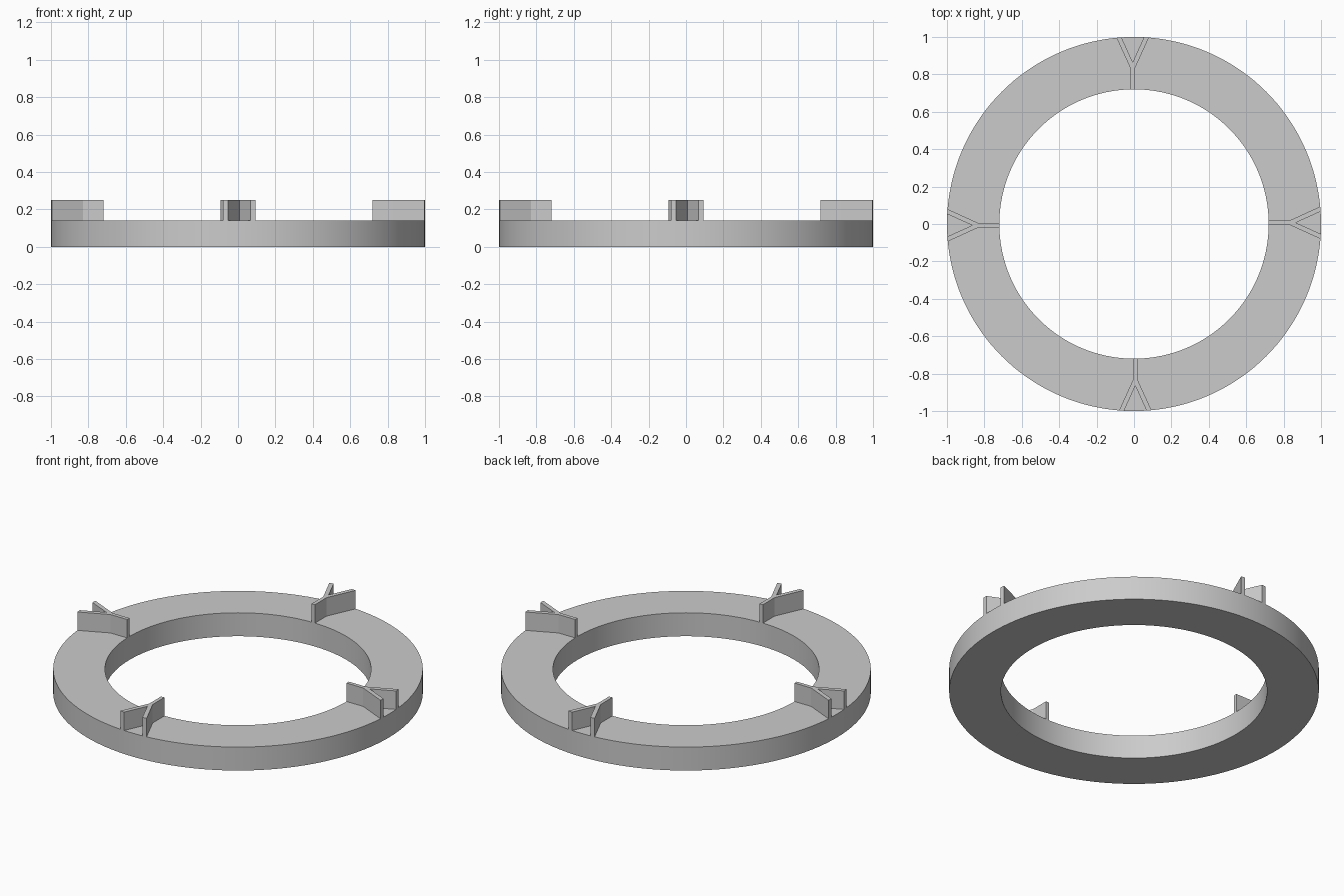
import bpy
import bmesh
from math import cos, sin, pi, sqrt

cube = bpy.data.objects.get("Cube")
if cube:
    bpy.data.objects.remove(cube, do_unlink=True)

OUTER, INNER = 1.0, 0.72
RING_TOP, FIN_TOP = 0.14, 0.25
SEGMENTS = 144

grey = bpy.data.materials.new("plain grey")
grey.use_nodes = True
colour = (0.6, 0.6, 0.6, 1)
grey.diffuse_color = colour
grey.node_tree.nodes["Principled BSDF"].inputs["Base Color"].default_value = colour


def finish(bm, name):
    bmesh.ops.recalc_face_normals(bm, faces=bm.faces[:])
    mesh = bpy.data.meshes.new(name)
    bm.to_mesh(mesh)
    bm.free()
    mesh.materials.append(grey)
    obj = bpy.data.objects.new(name, mesh)
    bpy.context.collection.objects.link(obj)
    return obj


# Flat ring: a rectangular section carried around the axis
bm = bmesh.new()
section = [(INNER, 0), (OUTER, 0), (OUTER, RING_TOP), (INNER, RING_TOP)]
loops = []
for i in range(SEGMENTS):
    a = 2 * pi * i / SEGMENTS
    loops.append([bm.verts.new((r * cos(a), r * sin(a), z)) for r, z in section])
for i in range(SEGMENTS):
    here, there = loops[i], loops[(i + 1) % SEGMENTS]
    for j in range(4):
        k = (j + 1) % 4
        bm.faces.new((here[j], there[j], there[k], here[k]))
ring = finish(bm, "ring")
bpy.ops.object.select_all(action="DESELECT")
ring.select_set(True)
bpy.context.view_layer.objects.active = ring
bpy.ops.object.shade_smooth_by_angle()

# Y-shaped fins: stem at the inner rim, two arms reaching the outer rim
OFFSET = 0.007      # fins sit slightly to one side of the axes
STEM = 0.011        # half thickness of the stem
FORK, NOTCH = 0.83, 0.865
ARM_OUT, ARM_IN = 0.0865, 0.06


def on_rim(radius, side):
    t = side + OFFSET
    return (sqrt(radius ** 2 - t ** 2), t)


def fin(name, angle):
    outline = [
        on_rim(INNER, -STEM), (FORK, OFFSET - STEM),
        on_rim(OUTER, -ARM_OUT), on_rim(OUTER, -ARM_IN),
        (NOTCH, OFFSET),
        on_rim(OUTER, ARM_IN), on_rim(OUTER, ARM_OUT),
        (FORK, OFFSET + STEM), on_rim(INNER, STEM),
    ]
    c, s = cos(angle), sin(angle)
    bm = bmesh.new()
    base = bm.faces.new([bm.verts.new((r * c - t * s, r * s + t * c, RING_TOP))
                         for r, t in outline])
    top = bmesh.ops.extrude_face_region(bm, geom=[base])
    verts = [g for g in top["geom"] if isinstance(g, bmesh.types.BMVert)]
    bmesh.ops.translate(bm, verts=verts, vec=(0, 0, FIN_TOP - RING_TOP))
    # Close the underside if the extrusion opened it
    edges = [e for e in bm.edges if e.is_boundary]
    if edges:
        bmesh.ops.holes_fill(bm, edges=edges)
    finish(bm, name)


for i, side in enumerate(("left", "back", "right", "front")):
    fin(side + "_fin", i * pi / 2)
